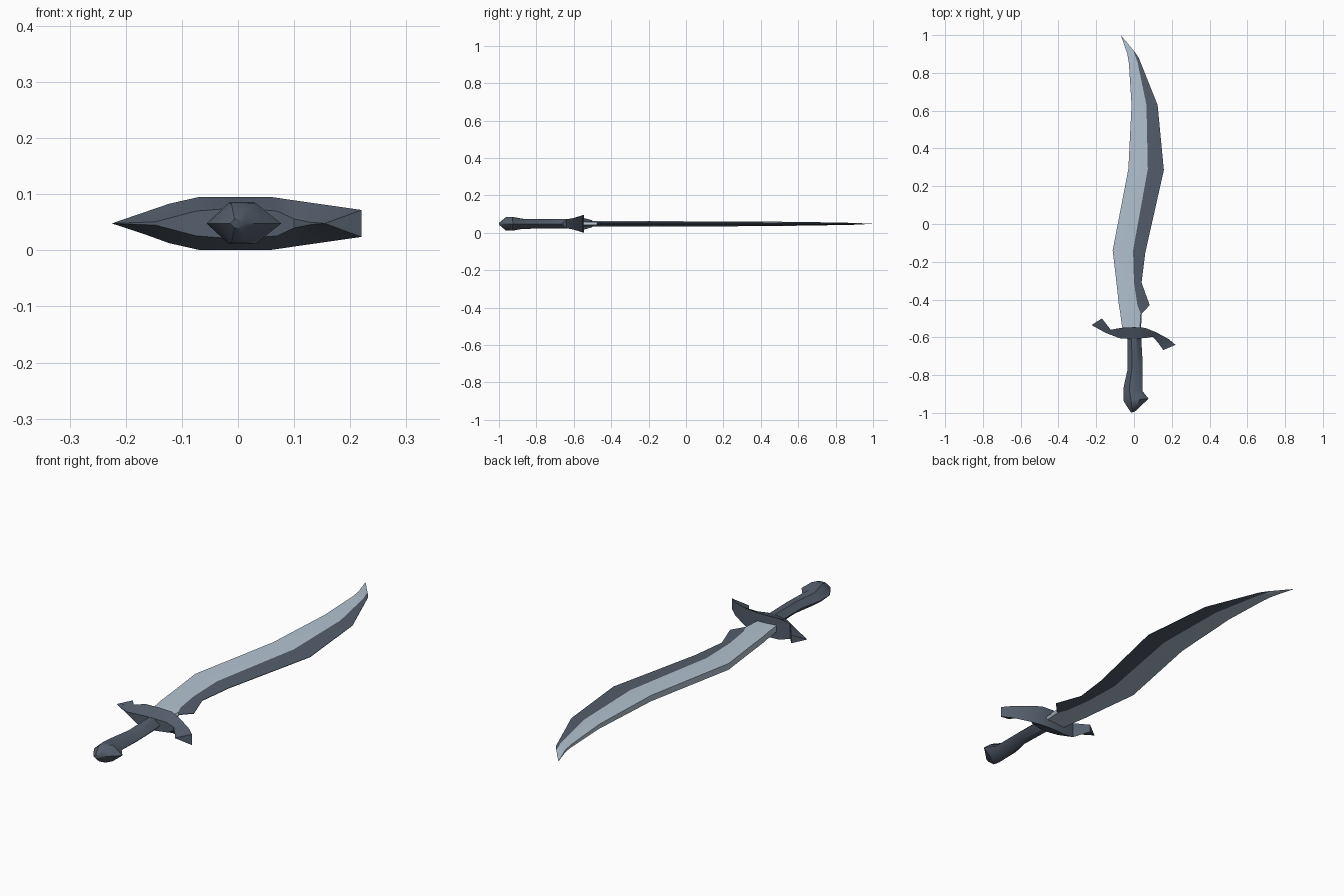
import bpy, bmesh, math

cube = bpy.data.objects.get("Cube")
if cube:
    bpy.data.objects.remove(cube, do_unlink=True)

MID = 0.048  # height of the sword's flat centre plane


def material(name, rgb):
    m = bpy.data.materials.new(name)
    m.use_nodes = True
    m.diffuse_color = (*rgb, 1)
    m.node_tree.nodes["Principled BSDF"].inputs["Base Color"].default_value = (*rgb, 1)
    return m


steel = material("pale steel", (0.45, 0.55, 0.64))
dark = material("dark steel", (0.09, 0.112, 0.15))


def loft(name, rings, mats, rule=lambda station, side: 0, angle=30):
    """Join closed rings of points (x, y, height from the centre plane)."""
    bm = bmesh.new()
    rows = [[bm.verts.new((x, y, MID + z)) for x, y, z in r] for r in rings]
    n = len(rows[0])
    for s, (a, b) in enumerate(zip(rows, rows[1:])):
        for i in range(n):
            j = (i + 1) % n
            bm.faces.new((a[i], a[j], b[j], b[i])).material_index = rule(s, i)
    bm.faces.new(rows[0][::-1])
    bm.faces.new(rows[-1])
    bmesh.ops.remove_doubles(bm, verts=bm.verts, dist=0.0005)
    bmesh.ops.recalc_face_normals(bm, faces=bm.faces)
    me = bpy.data.meshes.new(name)
    bm.to_mesh(me)
    bm.free()
    for m in mats:
        me.materials.append(m)
    ob = bpy.data.objects.new(name, me)
    bpy.context.collection.objects.link(ob)
    bpy.ops.object.select_all(action="DESELECT")
    ob.select_set(True)
    bpy.context.view_layer.objects.active = ob
    bpy.ops.object.shade_smooth_by_angle(angle=math.radians(angle))
    return ob


# Blade: spine, bevel line and cutting edge, with half thickness of the spine
blade_stations = [
    ((-.06, -.57), (.03, -.57), (.037, -.57), .014),
    ((-.073, -.47), (.036, -.475), (.04, -.475), .014),
    ((-.08, -.43), (.018, -.43), (.083, -.43), .014),
    ((-.093, -.31), (.0, -.31), (.04, -.31), .014),
    ((-.113, -.14), (-.005, -.14), (.06, -.15), .014),
    ((-.03, .29), (.073, .29), (.158, .285), .013),
    ((-.013, .63), (.066, .63), (.125, .63), .01),
    ((-.027, .85), (.018, .86), (.025, .88), .006),
    ((-.035, .9), (.0, .908), (.003, .912), .005),
    ((-.07, 1), (-.07, 1), (-.07, 1), 0),
]
blade_rings = []
for spine, bevel, edge, h in blade_stations:
    half = [(*spine, h), (*bevel, h * .7), (*edge, h * .08)]
    blade_rings.append(half + [(x, y, -z) for x, y, z in reversed(half)])
loft("blade", blade_rings, [steel, dark],
     lambda s, side: int(1 <= s <= 7 and side in (1, 2, 3)))

# Guard: keeled front point, tall back point, half heights of front and back
guard_stations = [
    ((-.225, -.535), (-.17, -.5), 0, .018),
    ((-.147, -.578), (-.123, -.56), .003, .035),
    ((-.075, -.605), (-.07, -.55), .022, .047),
    ((0, -.61), (0, -.546), .028, .047),
    ((.07, -.602), (.06, -.55), .022, .047),
    ((.1, -.597), (.115, -.572), .008, .039),
    ((.13, -.632), (.185, -.61), .002, .029),
    ((.155, -.667), (.22, -.64), 0, .024),
]
loft("guard", [[(*f, a), (*b, c), (*b, -c), (*f, -a)] for f, b, a, c in guard_stations],
     [dark], angle=40)

# Grip and hooked pommel: six-sided rings from left and right points
grip_stations = [
    ((-.035, -.57), (.036, -.57), .027),
    ((-.034, -.77), (.045, -.72), .025),
    ((-.055, -.865), (.045, -.885), .027),
    ((-.056, -.935), (.077, -.925), .037),
    ((-.036, -.968), (.045, -.955), .035),
    ((-.014, -1), (.012, -.988), .008),
]


def hexagon(a, b, h):
    def at(t, z):
        return (a[0] + (b[0] - a[0]) * t, a[1] + (b[1] - a[1]) * t, z)
    return [at(0, 0), at(.3, h), at(.65, h), at(1, 0), at(.65, -h), at(.3, -h)]


loft("grip", [hexagon(*s) for s in grip_stations], [dark], angle=40)
